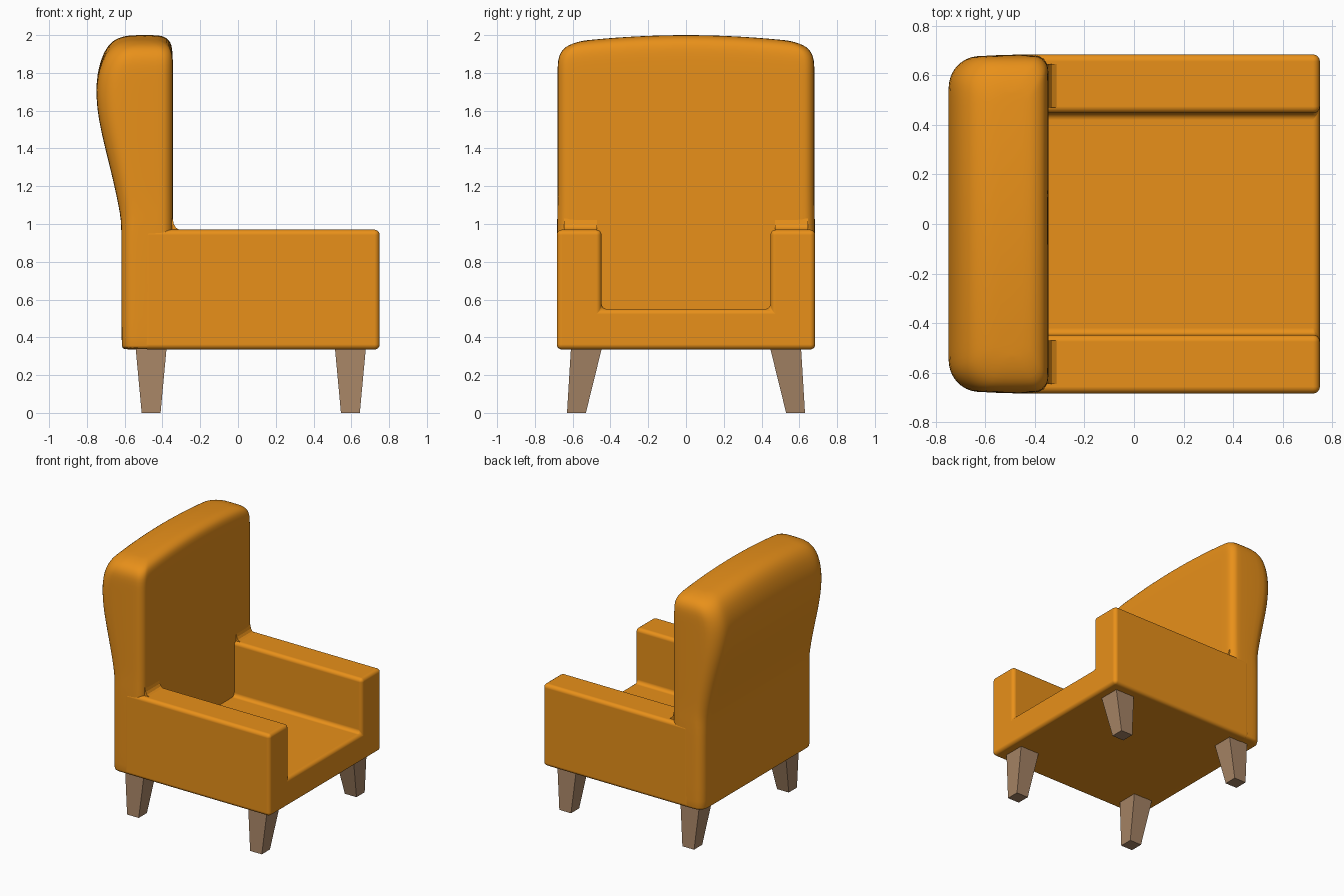
import bpy, bmesh, math

if "Cube" in bpy.data.objects:
    bpy.data.objects.remove(bpy.data.objects["Cube"])


def material(name, color):
    m = bpy.data.materials.new(name)
    m.diffuse_color = color
    m.use_nodes = True
    m.node_tree.nodes["Principled BSDF"].inputs["Base Color"].default_value = m.diffuse_color
    return m


FABRIC = material("orange_fabric", (0.81, 0.28, 0.01, 1))
WOOD = material("brown_wood", (0.38, 0.23, 0.13, 1))


def make(name, verts, faces, mat, smooth=True):
    bm = bmesh.new()
    vs = [bm.verts.new(v) for v in verts]
    for f in faces:
        bm.faces.new([vs[i] for i in f])
    bmesh.ops.recalc_face_normals(bm, faces=bm.faces[:])
    for f in bm.faces:
        f.smooth = smooth
    mesh = bpy.data.meshes.new(name)
    bm.to_mesh(mesh)
    bm.free()
    mesh.materials.append(mat)
    ob = bpy.data.objects.new(name, mesh)
    bpy.context.collection.objects.link(ob)
    return ob


def loft(rings):
    """Vertices and side faces joining equal closed rings."""
    n = len(rings[0])
    faces = [(r * n + i, r * n + (i + 1) % n, (r + 1) * n + (i + 1) % n, (r + 1) * n + i)
             for r in range(len(rings) - 1) for i in range(n)]
    return [p for r in rings for p in r], faces


def prism(name, ring_a, ring_b, mat, smooth=True):
    n = len(ring_a)
    verts, faces = loft([ring_a, ring_b])
    return make(name, verts, faces + [tuple(range(n)), tuple(range(n, 2 * n))], mat, smooth)


# Seat and arms: one U-shaped profile running front to back
U = [(-.684, .335), (.684, .335), (.684, .97), (.447, .97),
     (.447, .55), (-.447, .55), (-.447, .97), (-.684, .97)]
body = prism("seat_and_arms", [(-.5, y, z) for y, z in U], [(.75, y, z) for y, z in U], FABRIC)
bev = body.modifiers.new("soft_edges", "BEVEL")
bev.width, bev.segments, bev.limit_method = 0.028, 4, "ANGLE"
bev.harden_normals = True

# Backrest: stacked rounded rectangles (z, rear x, front x, half width, rear radius)
LEVELS = [
    (.335, -.600, -.360, .668, .06), (.342, -.612, -.350, .680, .065), (.36, -.617, -.345, .683, .07),
    (.65, -.617, -.345, .683, .07), (.95, -.617, -.345, .683, .07), (1.02, -.619, -.345, .682, .08),
    (1.10, -.632, -.345, .680, .09), (1.25, -.665, -.345, .680, .10), (1.40, -.703, -.345, .680, .11),
    (1.55, -.738, -.345, .680, .12), (1.69, -.753, -.345, .680, .13), (1.80, -.745, -.345, .680, .13),
    (1.88, -.722, -.345, .680, .13), (1.93, -.698, -.348, .674, .13), (1.965, -.668, -.358, .655, .12),
    (1.985, -.635, -.378, .625, .11), (1.997, -.590, -.408, .575, .08), (2.0, -.550, -.435, .53, .05)]


def back_ring(z, xr, xf, hy, rr):
    rf = min(.06, rr)
    n, m = 8, 6
    half = [(xf, (hy - rf) * i / n) for i in range(n)]
    for i in range(m):
        a = math.pi / 2 * i / (m - 1)
        half.append((xf - rf + rf * math.cos(a), hy - rf + rf * math.sin(a)))
    for i in range(m):
        a = math.pi / 2 * (1 + i / (m - 1))
        half.append((xr + rr + rr * math.cos(a), hy - rr + rr * math.sin(a)))
    half += [(xr, (hy - rr) * (n - 1 - i) / n) for i in range(n)]
    ring = half + [(x, -y) for x, y in half[-2:0:-1]]
    t = min(max((z - 1.6) / .35, 0), 1)
    return [(x, y, z - .038 * t * (y / .62) ** 2) for x, y in ring]


rings = [back_ring(*l) for l in LEVELS]
verts, faces = loft(rings)
n = len(rings[0])
k, base = n // 2, n * (len(rings) - 1)
faces.append(tuple(range(n)))
# Crowned top closed with strips from front to rear
for i in range((k - 1) // 2):
    q = (i, i + 1, k - i - 1, k - i)
    faces.append(tuple(base + j for j in q))
    faces.append(tuple(base + (n - j) % n for j in q))
back = make("backrest", verts, faces, FABRIC)
sub = back.modifiers.new("smooth", "SUBSURF")
sub.levels = sub.render_levels = 1

# Small coves where the backrest meets the arms
COVE = [(-.37, .95), (-.30, .965), (-.315, .972), (-.33, .982), (-.34, 1.0), (-.347, 1.03), (-.37, 1.03)]
for side, s in (("left", -1), ("right", 1)):
    prism(side + "_arm_cove", [(x, s * .47, z) for x, z in COVE],
          [(x, s * .645, z) for x, z in COVE], FABRIC, False)


# Tapered splayed legs
def square(cx, cy, h, z):
    return [(cx + a * h, cy + b * h, z) for a, b in ((-1, -1), (1, -1), (1, 1), (-1, 1))]


for end, x in (("rear", -.46), ("front", .595)):
    for side, s in (("left", -1), ("right", 1)):
        prism(f"{end}_{side}_leg", square(x, s * .58, .05, 0),
              square(x, s * .527, .082, .345), WOOD, False)
